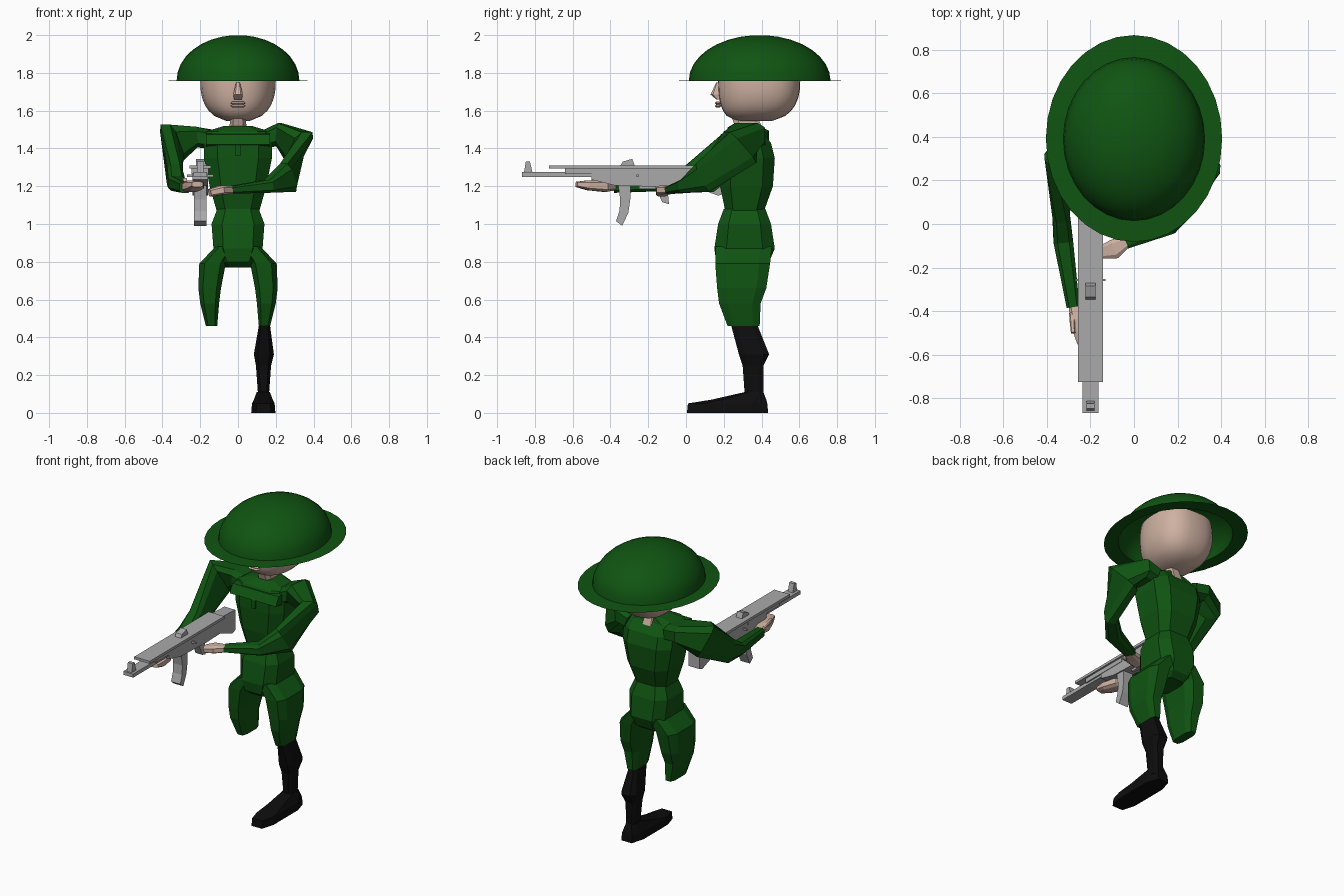
import bpy
from math import cos, sin, pi, copysign, radians
from mathutils import Vector

cube = bpy.data.objects.get("Cube")
if cube:
    bpy.data.objects.remove(cube)


def material(name, red, green, blue):
    colour = (red, green, blue, 1)
    mat = bpy.data.materials.new(name)
    mat.use_nodes = True
    mat.diffuse_color = colour
    mat.node_tree.nodes["Principled BSDF"].inputs["Base Color"].default_value = colour
    return mat


GREEN = material("uniform green", .005, .09, .006)
SKIN = material("skin", .62, .44, .36)
METAL = material("gun grey", .4, .4, .4)
BLACK = material("boot black", .004, .004, .004)


def loft(name, rings, mat, smooth_angle=None, closed_start=True):
    """Skin a list of equal rings and cap the ends."""
    count = len(rings[0])
    verts = [point for ring in rings for point in ring]
    faces = []
    for start in range(0, len(verts) - count, count):
        for i in range(count):
            following = (i + 1) % count
            faces.append((start + i, start + following,
                          start + count + following, start + count + i))
    faces.append(tuple(range(len(verts) - count, len(verts))))
    if closed_start:
        faces.append(tuple(reversed(range(count))))
    mesh = bpy.data.meshes.new(name)
    mesh.from_pydata(verts, [], faces)
    mesh.materials.append(mat)
    part = bpy.data.objects.new(name, mesh)
    bpy.context.collection.objects.link(part)
    if smooth_angle:
        bpy.ops.object.select_all(action='DESELECT')
        part.select_set(True)
        bpy.context.view_layer.objects.active = part
        bpy.ops.object.shade_smooth_by_angle(angle=radians(smooth_angle))
    return part


def octagon(centre, side, other, chamfer=.6):
    """Box section with cut corners, spanned by two half-axes."""
    quarter = [(1, -chamfer), (1, chamfer), (chamfer, 1), (-chamfer, 1)]
    half_turn = [(-u, -v) for u, v in quarter]
    return [centre + side * u + other * v for u, v in quarter + half_turn]


def column(name, sections, mat, mirror=1):
    """Upright part from level sections: centre, half width, half depth."""
    rings = []
    for (x, y, z), width, depth in sections:
        rings.append(octagon(Vector((x * mirror, y, z)),
                             Vector((width, 0, 0)), Vector((0, depth, 0))))
    return loft(name, rings, mat)


def limb(name, sections, mat):
    """Tube that follows its path: centre, sideways radius, other radius."""
    points = [Vector(section[0]) for section in sections]
    rings = []
    for i, (centre, across, along) in enumerate(sections):
        before = points[max(i - 1, 0)]
        after = points[min(i + 1, len(points) - 1)]
        tangent = ((points[i] - before).normalized() + (after - points[i]).normalized()).normalized()
        side = Vector((0, 0, 1)).cross(tangent).normalized()
        rings.append(octagon(points[i], side * across, tangent.cross(side) * along))
    return loft(name, rings, mat)


def prism(name, outline, half_width, mat, centre_x=0):
    """Side outline (y, z) extruded evenly about a centre plane."""
    rings = [[(centre_x + offset, y, z) for y, z in outline]
             for offset in (-half_width, half_width)]
    return loft(name, rings, mat)


def rectangle(front, back, bottom, top):
    return [(front, bottom), (back, bottom), (back, top), (front, top)]


def oval(centre_y, radius_x, radius_y, z, squareness=1.0, face_taper=0.0, count=32):
    """Level superellipse, optionally narrower towards the front."""
    ring = []
    for i in range(count):
        c, s = cos(i * 2 * pi / count), sin(i * 2 * pi / count)
        x = radius_x * copysign(abs(c) ** squareness, c) * (1 - face_taper * max(0, -s))
        ring.append((x, centre_y + radius_y * copysign(abs(s) ** squareness, s), z))
    return ring


# Helmet: flat oval brim running into a domed crown
helmet = [oval(.393, .405, .475, 1.757)]
for step in range(9):
    angle = step * pi / 17
    helmet.append(oval(.39, .325 * cos(angle), .375 * cos(angle), 1.76 + .24 * sin(angle)))
loft("helmet", helmet, GREEN, 35, closed_start=False)

# Head: rounded skull, jaw pushed forward, narrower face
head = []
for step in range(12):
    height = .02 + step / 8
    swell = (1 - abs(1 - height) ** 2.4) ** .4
    front, back = .39 - .22 * swell ** .5, .39 + .215 * swell
    head.append(oval((front + back) / 2, .2 * swell, (back - front) / 2,
                     1.54 + .22 * height, squareness=.75, face_taper=.15))
loft("head", head, SKIN, 60)
column("nose", [((0, .17, 1.66), .02, .01), ((0, .16, 1.685), .025, .03),
                ((0, .17, 1.75), .01, .01)], SKIN)
for lip_z in (1.625, 1.64):
    column("lip", [((0, .17, lip_z - .008), .03, .01), ((0, .17, lip_z), .04, .018),
                   ((0, .17, lip_z + .008), .03, .01)], SKIN)
column("neck", [((0, .35, 1.46), .05, .07), ((0, .31, 1.57), .04, .07)], SKIN)

# Jacket and hips, pinched at the waist
column("jacket", [((0, .31, 1.06), .11, .1), ((0, .32, 1.2), .15, .14),
                  ((0, .32, 1.35), .18, .15), ((0, .31, 1.43), .18, .14),
                  ((0, .3, 1.49), .17, .1), ((0, .32, 1.52), .07, .07)], GREEN)
column("hips", [((0, .3, .77), .07, .1), ((0, .3, .8), .1, .14), ((0, .31, .87), .13, .16),
                ((0, .31, 1), .14, .14), ((0, .31, 1.08), .11, .11)], GREEN)
prism("chest_flap", [(.155, 1.42), (.22, 1.41), (.24, 1.48), (.185, 1.475)], .17, GREEN)
prism("button_placket", rectangle(.16, .2, 1.36, 1.42), .012, GREEN)

# Trouser legs, both ending at the knee
for name, mirror in (("left_trouser_leg", 1), ("right_trouser_leg", -1)):
    column(name, [((.14, .305, .46), .03, .085), ((.15, .285, .58), .05, .11),
                  ((.15, .295, .66), .06, .13), ((.135, .3, .79), .07, .145),
                  ((.07, .305, .88), .05, .15)], GREEN, mirror)

# The single boot
column("boot_shaft", [((.135, .36, .05), .05, .06), ((.135, .36, .11), .03, .05),
                      ((.135, .355, .25), .04, .055), ((.137, .36, .31), .053, .08),
                      ((.14, .31, .46), .03, .07)], BLACK)
column("boot_foot", [((.134, .22, 0), .064, .215), ((.134, .22, .05), .06, .21),
                     ((.134, .28, .07), .05, .145), ((.134, .36, .11), .035, .05)], BLACK)

# Sleeves: shoulder, upper arm, elbow, cuff
limb("left_sleeve", [((.15, .32, 1.45), .1, .05), ((.215, .32, 1.475), .1, .06),
                     ((.325, .285, 1.405), .055, .115), ((.265, .1, 1.245), .04, .085),
                     ((.16, 0, 1.2), .05, .035), ((-.04, -.08, 1.18), .035, .02)], GREEN)
limb("right_sleeve", [((-.15, .33, 1.45), .1, .05), ((-.22, .34, 1.46), .1, .055),
                      ((-.35, .31, 1.43), .055, .11), ((-.335, .04, 1.25), .04, .075),
                      ((-.325, -.08, 1.215), .045, .04), ((-.28, -.38, 1.195), .03, .03)], GREEN)

# Hands
limb("left_hand", [((-.03, -.08, 1.18), .025, .02), ((-.09, -.115, 1.18), .045, .024),
                   ((-.15, -.13, 1.165), .03, .02)], SKIN)
limb("right_hand", [((-.28, -.37, 1.2), .02, .02), ((-.25, -.43, 1.2), .05, .03),
                    ((-.225, -.52, 1.205), .045, .026), ((-.215, -.58, 1.21), .03, .014)], SKIN)
limb("right_thumb", [((-.285, -.41, 1.21), .014, .014), ((-.28, -.5, 1.235), .01, .01)], SKIN)

# Rifle: every part is extruded about the same centre plane
rifle_parts = [
    ("rifle_top_cover", .057, rectangle(-.725, .06, 1.293, 1.31)),
    ("rifle_handguard", .045, rectangle(-.64, -.3, 1.265, 1.294)),
    ("rifle_barrel", .036, rectangle(-.868, -.48, 1.25, 1.274)),
    ("rifle_receiver", .042, [(-.5, 1.235), (-.38, 1.205), (-.1, 1.195), (.06, 1.2),
                              (.06, 1.295), (-.5, 1.295)]),
    ("rifle_stock", .04, [(-.06, 1.235), (.17, 1.15), (.2, 1.16), (.2, 1.295), (-.06, 1.308)]),
    ("front_sight", .018, [(-.858, 1.27), (-.812, 1.27), (-.826, 1.33), (-.848, 1.33)]),
    ("rear_sight", .022, [(-.35, 1.305), (-.27, 1.305), (-.285, 1.345), (-.335, 1.33)]),
    ("cocking_pin", .07, rectangle(-.262, -.252, 1.25, 1.262)),
    ("pistol_grip", .025, [(-.125, 1.115), (-.09, 1.105), (-.1, 1.21), (-.17, 1.21)]),
    ("trigger_guard", .01, rectangle(-.25, -.15, 1.185, 1.21)),
    ("magazine", .034, [(-.37, 1.015), (-.338, .99), (-.305, 1.06), (-.295, 1.13),
                        (-.295, 1.21), (-.36, 1.21), (-.348, 1.13), (-.352, 1.07)]),
]
for name, half_width, outline in rifle_parts:
    prism(name, outline, half_width, METAL, centre_x=-.2)
